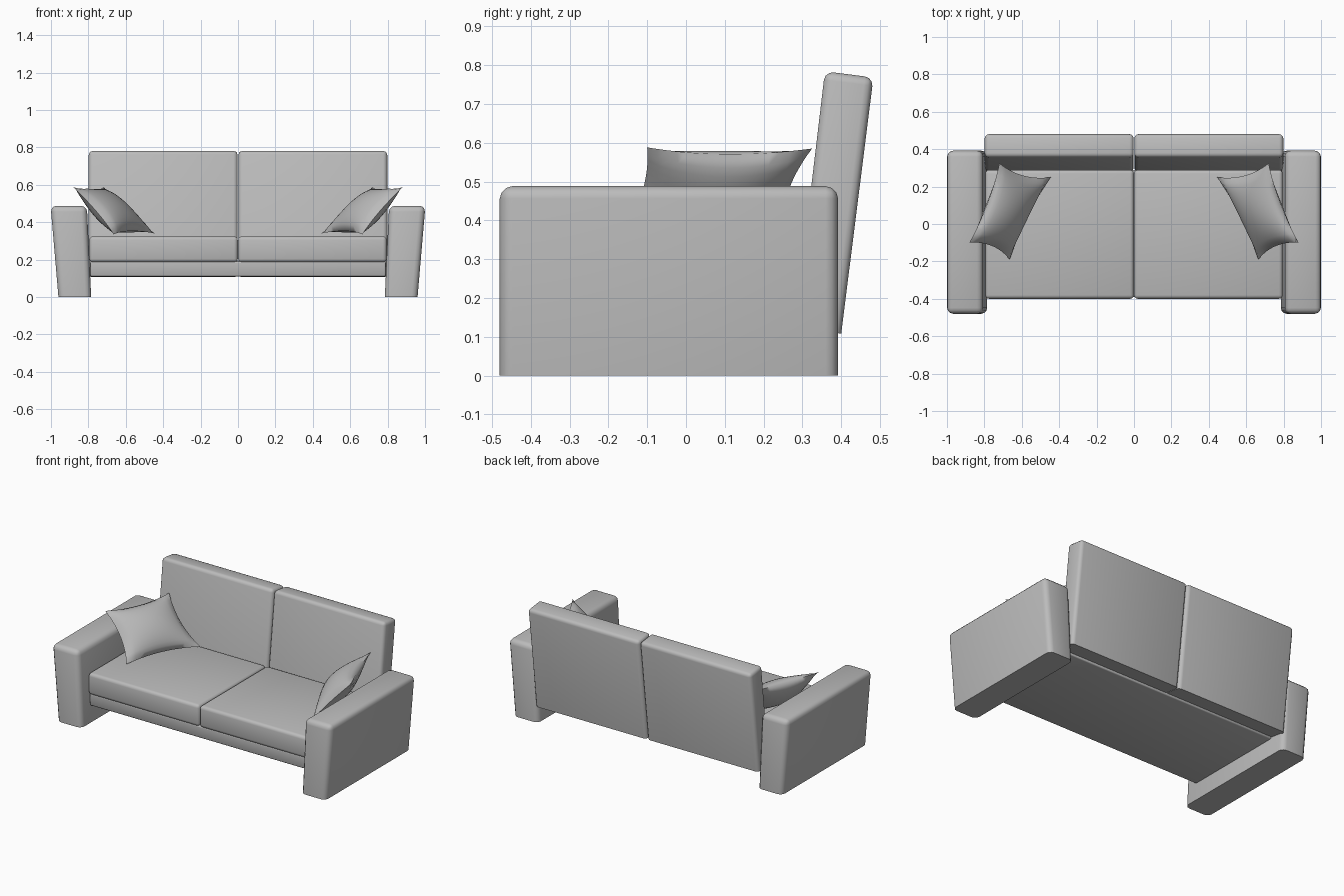
import bpy, bmesh, math
from mathutils import Vector

cube = bpy.data.objects.get("Cube")
if cube:
    bpy.data.objects.remove(cube, do_unlink=True)

# One fabric colour for the whole sofa
fabric = bpy.data.materials.new("grey_fabric")
fabric.use_nodes = True
grey = (0.5, 0.5, 0.5, 1)
fabric.diffuse_color = grey
fabric.node_tree.nodes["Principled BSDF"].inputs["Base Color"].default_value = grey


def finish(name, bm, angle):
    bmesh.ops.recalc_face_normals(bm, faces=bm.faces)
    mesh = bpy.data.meshes.new(name)
    bm.to_mesh(mesh)
    bm.free()
    mesh.materials.append(fabric)
    obj = bpy.data.objects.new(name, mesh)
    bpy.context.collection.objects.link(obj)
    bpy.ops.object.select_all(action='DESELECT')
    obj.select_set(True)
    bpy.context.view_layer.objects.active = obj
    bpy.ops.object.shade_smooth_by_angle(angle=math.radians(angle))
    return obj


def prism(name, profile, place, start, end, bevel, flat_below):
    """Extrude a profile from start to end; round all edges but the low ones."""
    bm = bmesh.new()
    ends = [[bm.verts.new(place(p, t)) for p in profile] for t in (start, end)]
    bm.faces.new(ends[0])
    bm.faces.new(ends[1])
    for i in range(len(profile)):
        j = (i + 1) % len(profile)
        bm.faces.new((ends[0][i], ends[0][j], ends[1][j], ends[1][i]))
    edges = [e for e in bm.edges if max(v.co.z for v in e.verts) > flat_below]
    bmesh.ops.bevel(bm, geom=edges, offset=bevel, segments=3, profile=0.5,
                    affect='EDGES', clamp_overlap=True)
    return finish(name, bm, 40)


def along_x(p, t):
    return (t, p[0], p[1])


def along_y(p, t):
    return (p[0], t, p[1])


def pillow(name, side, corners, half_thickness, n=16):
    """Puffy cushion across four corners, edges pulled inwards."""
    a, b, c, d = [Vector((side * x, y, z)) for x, y, z in corners]
    normal = (b - a).cross(d - a).normalized()
    bm = bmesh.new()

    def point(i, j, layer):
        u, v = 2 * i / n - 1, 2 * j / n - 1
        pu = u * (1 - 0.13 * (1 - v * v))
        pv = v * (1 - 0.13 * (1 - u * u))
        s, t = (pu + 1) / 2, (pv + 1) / 2
        base = a.lerp(b, s).lerp(d.lerp(c, s), t)
        puff = ((1 - u * u) * (1 - v * v)) ** 0.6
        return base + normal * (layer * half_thickness * puff)

    for layer in (-1, 1):
        grid = [[bm.verts.new(point(i, j, layer)) for j in range(n + 1)]
                for i in range(n + 1)]
        for i in range(n):
            for j in range(n):
                bm.faces.new((grid[i][j], grid[i + 1][j],
                              grid[i + 1][j + 1], grid[i][j + 1]))
    bmesh.ops.remove_doubles(bm, verts=bm.verts, dist=0.0005)
    return finish(name, bm, 80)


arm = [(0.785, 0), (0.96, 0), (1.002, 0.488), (0.808, 0.488)]
back = [(0.28, 0.125), (0.4, 0.108), (0.483, 0.768), (0.358, 0.784)]
seat = [(-0.4, 0.185), (0.29, 0.185), (0.29, 0.325), (-0.4, 0.325)]
base = [(-0.385, 0.11), (0.29, 0.11), (0.29, 0.19), (-0.392, 0.19)]
pillow_corners = [(0.72, 0.325, 0.585), (0.445, 0.25, 0.34),
                  (0.665, -0.19, 0.335), (0.88, -0.1, 0.588)]

# Mirrored parts
for label, side in (("left", 1), ("right", -1)):
    prism(label + "_arm", [(side * x, z) for x, z in arm], along_y,
          -0.48, 0.392, 0.032, 0.01)
    prism(label + "_back_cushion", back, along_x, side * 0.002, side * 0.798, 0.022, 0.13)
    prism(label + "_seat_cushion", seat, along_x, side * 0.001, side * 0.795, 0.02, 0)
    pillow(label + "_pillow", side, pillow_corners, 0.068)

# Frame under the seat
prism("seat_base", base, along_x, -0.79, 0.79, 0.008, 0)
